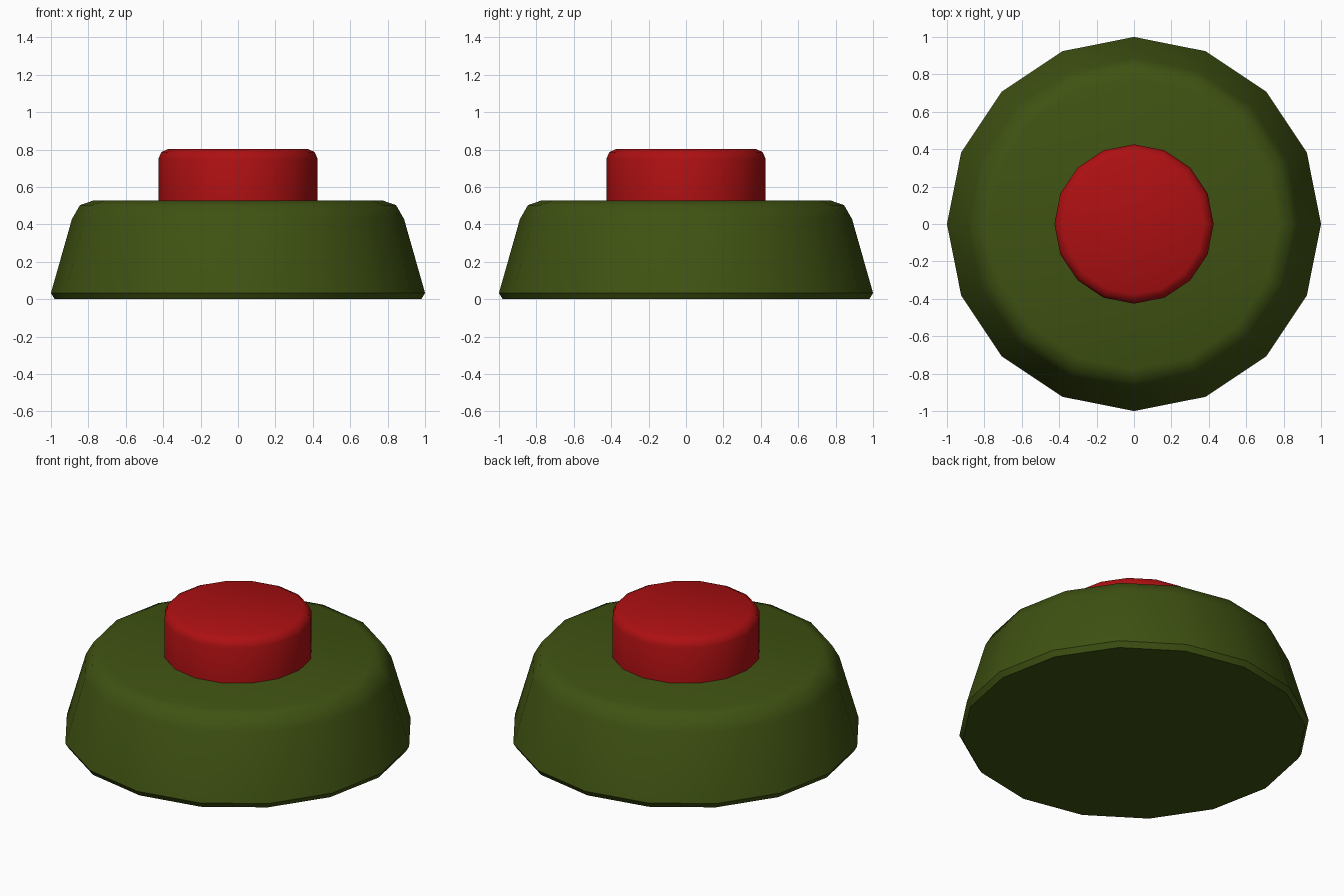
import bpy, bmesh, math

if "Cube" in bpy.data.objects:
    bpy.data.objects.remove(bpy.data.objects["Cube"])

SIDES = 16


def material(name, colour):
    m = bpy.data.materials.new(name)
    m.diffuse_color = (*colour, 1.0)
    m.use_nodes = True
    m.node_tree.nodes["Principled BSDF"].inputs["Base Color"].default_value = m.diffuse_color
    return m


def lathe(name, profile, mat):
    """Closed low-poly solid turned around z from (radius, height) points."""
    bm = bmesh.new()
    rings = []
    for r, z in profile:
        rings.append([bm.verts.new((r * math.cos(2 * math.pi * i / SIDES),
                                    r * math.sin(2 * math.pi * i / SIDES), z))
                      for i in range(SIDES)])
    for a, b in zip(rings, rings[1:]):
        for i in range(SIDES):
            j = (i + 1) % SIDES
            bm.faces.new((a[i], a[j], b[j], b[i]))
    bm.faces.new(rings[0][::-1])
    bm.faces.new(rings[-1])
    mesh = bpy.data.meshes.new(name)
    bm.to_mesh(mesh)
    bm.free()
    mesh.materials.append(mat)
    ob = bpy.data.objects.new(name, mesh)
    bpy.context.collection.objects.link(ob)
    bpy.ops.object.select_all(action='DESELECT')
    ob.select_set(True)
    bpy.context.view_layer.objects.active = ob
    bpy.ops.object.shade_smooth_by_angle(angle=math.radians(44))
    return ob


green = material("olive green", (0.05, 0.085, 0.006))
red = material("red", (0.42, 0.005, 0.006))

# Tapered body with a rounded shoulder and small bottom chamfer
lathe("body", [(0.98, 0), (1.0, 0.033), (0.888, 0.428),
               (0.845, 0.503), (0.775, 0.527)], green)

# Push button on top, sunk slightly into the body
lathe("push_button", [(0.426, 0.50), (0.426, 0.75),
                      (0.41, 0.786), (0.375, 0.803)], red)
